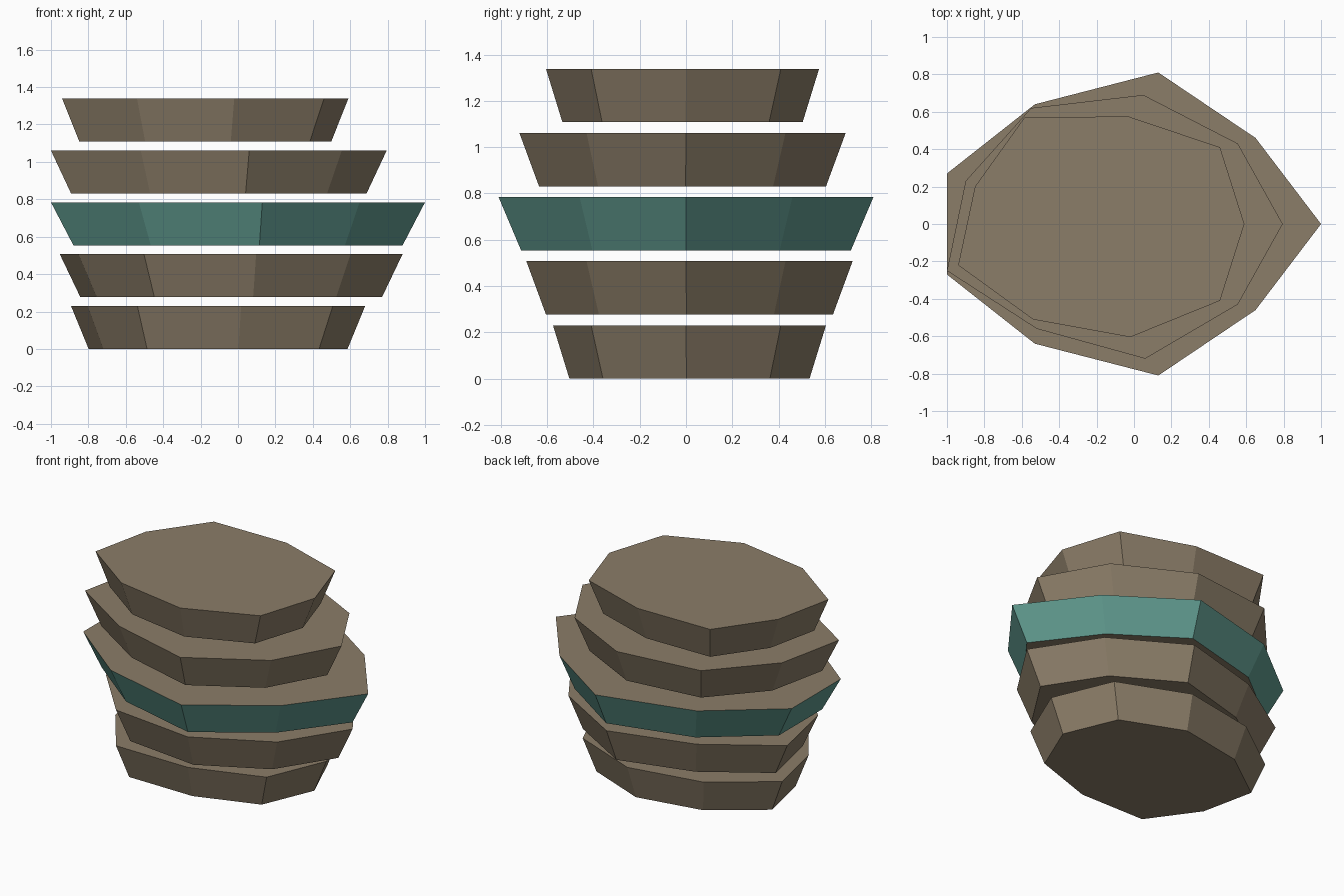
import bpy, bmesh

if "Cube" in bpy.data.objects:
    bpy.data.objects.remove(bpy.data.objects["Cube"])


def srgb(h):
    c = [int(h[i:i + 2], 16) / 255 for i in (0, 2, 4)]
    return [v / 12.92 if v <= 0.04045 else ((v + 0.055) / 1.055) ** 2.4 for v in c] + [1]


def material(name, h):
    m = bpy.data.materials.new(name)
    m.diffuse_color = srgb(h)
    m.use_nodes = True
    m.node_tree.nodes["Principled BSDF"].inputs["Base Color"].default_value = m.diffuse_color
    return m


STONE = material("brown_stone", "8b7d68")
TEAL = material("teal_band", "5f988d")
HEIGHT, STEP, TAPER = 0.23, 0.277, 0.88

# Nine-sided top outlines, counter-clockwise from the pointed right end
wide = [(1, 0), (.65, .46), (.13, .81), (-.53, .64), (-1, .27),
        (-1, -.27), (-.53, -.64), (.13, -.81), (.65, -.46)]
medium = [(.795, 0), (.555, .43), (.05, .69), (-.55, .62), (-.90, .23),
          (-1, -.25), (-.52, -.56), (.06, -.72), (.555, -.43)]
small = [(.59, 0), (.46, .41), (-.03, .575), (-.585, .57), (-.85, .20),
         (-.94, -.22), (-.54, -.51), (-.02, -.605), (.46, -.41)]


def flipped(outline, tip):
    """Mirror front to back, shift slightly right and move the pointed end."""
    pts = [(x + 0.047, -y) for x, y in outline]
    pts[0] = (tip, 0)
    return pts[::-1]


def slab(name, outline, level, banded=False):
    """Slab whose sides narrow toward the bottom."""
    xs, ys = zip(*outline)
    cx, cy = (min(xs) + max(xs)) / 2, (min(ys) + max(ys)) / 2
    z = level * STEP
    bm = bmesh.new()
    top = [bm.verts.new((x, y, z + HEIGHT)) for x, y in outline]
    low = [bm.verts.new((cx + (x - cx) * TAPER, cy + (y - cy) * TAPER, z))
           for x, y in outline]
    bm.faces.new(top)
    bm.faces.new(low[::-1])
    for i in range(len(top)):
        j = (i + 1) % len(top)
        side = bm.faces.new((low[i], low[j], top[j], top[i]))
        side.material_index = int(banded)
    bmesh.ops.recalc_face_normals(bm, faces=bm.faces)
    me = bpy.data.meshes.new(name)
    bm.to_mesh(me)
    bm.free()
    me.materials.append(STONE)
    if banded:
        me.materials.append(TEAL)
    bpy.context.collection.objects.link(bpy.data.objects.new(name, me))


# Stack of floating slabs, the middle one with coloured sides
slab("bottom_slab", flipped(small, 0.68), 0)
slab("lower_slab", flipped(medium, 0.88), 1)
slab("middle_slab", wide, 2, banded=True)
slab("upper_slab", medium, 3)
slab("top_slab", small, 4)
